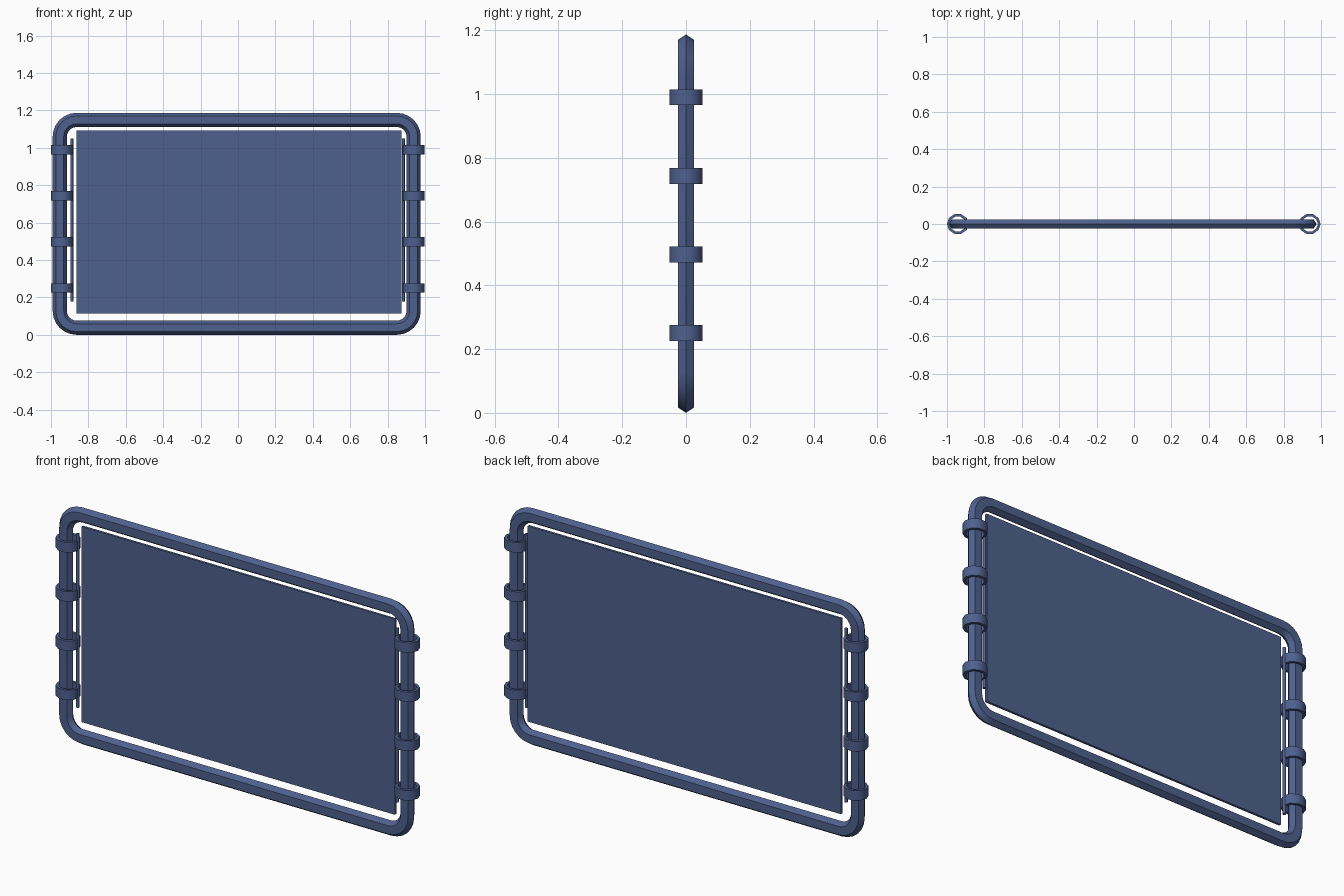
import bpy, bmesh, math

if "Cube" in bpy.data.objects:
    bpy.data.objects.remove(bpy.data.objects["Cube"])

blue = bpy.data.materials.new("slate blue")
blue.diffuse_color = (0.076, 0.118, 0.27, 1)
blue.use_nodes = True
blue.node_tree.nodes["Principled BSDF"].inputs["Base Color"].default_value = blue.diffuse_color


def finish(name, bm, angle):
    bmesh.ops.recalc_face_normals(bm, faces=bm.faces)
    me = bpy.data.meshes.new(name)
    bm.to_mesh(me)
    bm.free()
    ob = bpy.data.objects.new(name, me)
    bpy.context.collection.objects.link(ob)
    me.materials.append(blue)
    bpy.ops.object.select_all(action='DESELECT')
    ob.select_set(True)
    bpy.context.view_layer.objects.active = ob
    bpy.ops.object.shade_smooth_by_angle(angle=math.radians(angle))
    return ob


def bridge_loops(bm, loops):
    # join closed loops of vertices into a closed tube
    n = len(loops)
    for i in range(n):
        a, b = loops[i], loops[(i + 1) % n]
        m = len(a)
        for j in range(m):
            k = (j + 1) % m
            bm.faces.new((a[j], a[k], b[k], b[j]))


def box(name, x0, x1, y, z0, z1):
    bm = bmesh.new()
    bmesh.ops.create_cube(bm, size=1)
    for v in bm.verts:
        v.co = (x0 + (v.co.x + .5) * (x1 - x0), v.co.y * 2 * y,
                z0 + (v.co.z + .5) * (z1 - z0))
    return finish(name, bm, 30)


# Rounded rectangular frame with a hexagonal section
L, R, B, T, rad, steps = -0.953, 0.939, 0.038, 1.149, 0.09, 6
section = [(0.038, 0), (0.021, 0.025), (-0.021, 0.025),
           (-0.038, 0), (-0.021, -0.025), (0.021, -0.025)]
bm = bmesh.new()
loops = []
corners = [(R - rad, T - rad), (L + rad, T - rad), (L + rad, B + rad), (R - rad, B + rad)]
for q, (cx, cz) in enumerate(corners):
    for s in range(steps + 1):
        a = math.pi / 2 * (q + s / steps)
        loops.append([bm.verts.new((cx + (rad + u) * math.cos(a), y,
                                    cz + (rad + u) * math.sin(a))) for u, y in section])
bridge_loops(bm, loops)
finish("frame", bm, 25)

# Hanging sheet
box("sheet", -0.863, 0.874, 0.006, 0.113, 1.093)

# Rings around the side posts
for side, cx in (("left", -0.942), ("right", 0.939)):
    for i in range(4):
        zc = 0.25 + 0.2467 * i
        bm = bmesh.new()
        loops = []
        for s in range(10):
            a = 2 * math.pi * s / 10
            loops.append([bm.verts.new((cx + r * math.cos(a), r * 0.94 * math.sin(a), zc + h))
                          for r, h in ((0.0585, -0.025), (0.0585, 0.025),
                                       (0.044, 0.025), (0.044, -0.025))])
        bridge_loops(bm, loops)
        finish(f"{side}_ring_{i + 1}", bm, 40)

# Thin rods linking the rings
for side, x in (("left", -0.888), ("right", 0.884)):
    bm = bmesh.new()
    bmesh.ops.create_cone(bm, cap_ends=True, segments=8, radius1=0.008,
                          radius2=0.008, depth=0.87)
    bmesh.ops.translate(bm, verts=bm.verts, vec=(x, 0, 0.614))
    finish(f"{side}_rod", bm, 50)
